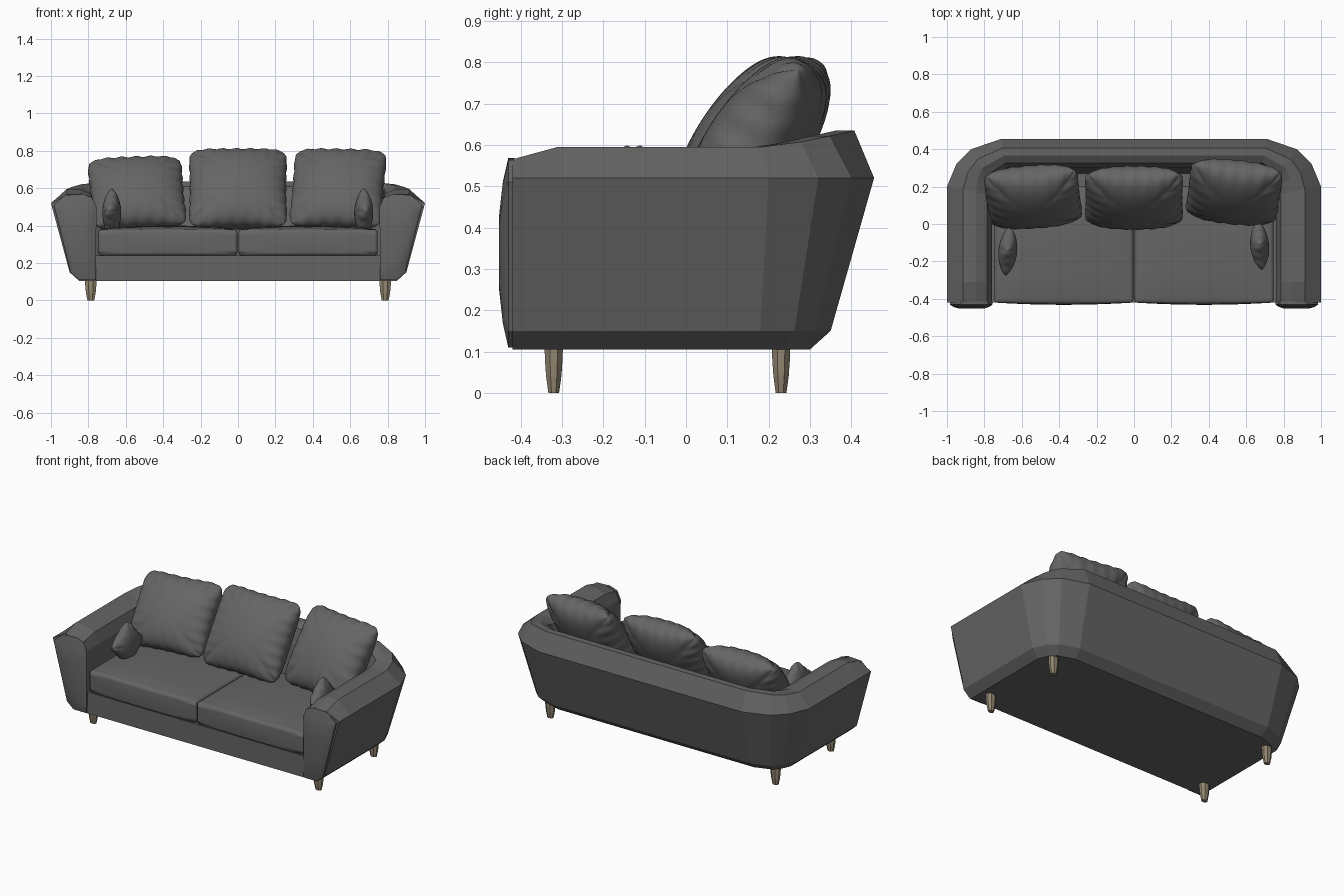
import bpy, bmesh, math
from mathutils import Vector, Matrix

old = bpy.data.objects.get("Cube")
if old:
    bpy.data.objects.remove(old)


def material(name, rgb):
    m = bpy.data.materials.new(name)
    m.use_nodes = True
    m.diffuse_color = (*rgb, 1)
    m.node_tree.nodes["Principled BSDF"].inputs["Base Color"].default_value = (*rgb, 1)
    return m


FABRIC = material("grey fabric", (0.13, 0.13, 0.13))
WOOD = material("light wood", (0.30, 0.25, 0.17))


def finish(bm, name, mat, smooth=None):
    bmesh.ops.recalc_face_normals(bm, faces=bm.faces)
    me = bpy.data.meshes.new(name)
    bm.to_mesh(me)
    bm.free()
    me.materials.append(mat)
    ob = bpy.data.objects.new(name, me)
    bpy.context.collection.objects.link(ob)
    if smooth:
        bpy.ops.object.select_all(action="DESELECT")
        ob.select_set(True)
        bpy.context.view_layer.objects.active = ob
        bpy.ops.object.shade_smooth_by_angle(angle=math.radians(smooth))
    return ob


def loft(bm, rings, caps=True):
    vs = [[bm.verts.new(p) for p in ring] for ring in rings]
    n = len(vs[0])
    for a, b in zip(vs, vs[1:]):
        for i in range(n):
            bm.faces.new((a[i], a[(i + 1) % n], b[(i + 1) % n], b[i]))
    if caps:
        bm.faces.new(vs[0])
        bm.faces.new(vs[-1])


def box(bm, lo, hi):
    lo, hi = Vector(lo), Vector(hi)
    mat = Matrix.Translation((lo + hi) / 2) @ Matrix.Diagonal((*(hi - lo), 1))
    return bmesh.ops.create_cube(bm, size=1, matrix=mat)


# Faceted shell: arm section blends to back section around a U-shaped plan
half = [(1, -.42), (1, -.31), (1, .2), (.95, .32), (.87, .4), (.71, .455)]
blend = [0, 0, 0, .3, .65, 1]
plan = [Vector(p) for p in half] + [Vector((-x, y)) for x, y in reversed(half)]
blend += blend[::-1]
arm = [(.24, .105), (.15, .105), (.1, .15), (0, .52), (.085, .595), (.155, .595), (.215, .57), (.24, .5)]
back = [(.2, .105), (.155, .105), (.105, .15), (0, .52), (.048, .635), (.09, .635), (.13, .61), (.155, .52)]


def inward(i):
    dirs = [(plan[k + 1] - plan[k]).normalized() for k in (i - 1, i) if 0 <= k < len(plan) - 1]
    normals = [Vector((-d.y, d.x)) for d in dirs]
    m = sum(normals, Vector((0, 0))).normalized()
    return m / m.dot(normals[0])


rings = []
for i, p in enumerate(plan):
    n, ring = inward(i), []
    for (da, za), (db, zb) in zip(arm, back):
        d, z = da + (db - da) * blend[i], za + (zb - za) * blend[i]
        if i in (0, len(plan) - 1) and z > .52:
            z = .52 + (z - .52) * .6
        q = p + n * d
        ring.append((q.x, q.y, z))
    rings.append(ring)
bm = bmesh.new()
loft(bm, rings)
finish(bm, "shell", FABRIC)

# Base with front rail
bm = bmesh.new()
box(bm, (-.78, -.42, .105), (.78, .27, .24))
finish(bm, "base_rail", FABRIC)

# Padded panels on the arm fronts
outline = [(.76, .11), (.85, .11), (.895, .15), (.985, .51), (.925, .563), (.83, .568), (.78, .55), (.757, .5)]
for side, s in (("left", 1), ("right", -1)):
    bm = bmesh.new()
    steps = [(1, 1, -.415), (1, 1, -.43), (.85, .75, -.443), (.6, .4, -.452)]
    loft(bm, [[(s * (.865 + (x - .865) * kx), y, .34 + (z - .34) * kz) for x, z in outline]
              for kx, kz, y in steps])
    finish(bm, side + "_arm_panel", FABRIC, 30)

# Seat cushions: soft boxes with crowned top and front
for side, s in (("left", 1), ("right", -1)):
    bm = bmesh.new()
    box(bm, (-.371, -.42, .24), (.371, .2, .378))
    bmesh.ops.subdivide_edges(bm, edges=bm.edges[:], cuts=9, use_grid_fill=True)
    for v in bm.verts:
        fx = 1 - (v.co.x / .371) ** 2
        fy = 1 - ((v.co.y + .11) / .31) ** 2
        fz = 1 - ((v.co.z - .309) / .069) ** 2
        if v.co.z > .377:
            v.co.z += .022 * (fx * fy) ** .5 if fx * fy > 0 else 0
        if v.co.y < -.419:
            v.co.y -= .012 * max(fx, 0) * (.5 + .5 * max(fz, 0))
        v.co.x += s * .375
    ob = finish(bm, side + "_seat_cushion", FABRIC, 60)
    bev = ob.modifiers.new("soft_edges", "BEVEL")
    bev.width, bev.segments, bev.limit_method = .014, 3, "ANGLE"
    bev.angle_limit = math.radians(50)


def pillow(name, loc, size, rot, folds, phase):
    """Stuffed square with rounded corners and puckered edges; face lies in local XZ."""
    w, h, t = size
    bm = bmesh.new()
    for sign in (1, -1):
        made = bmesh.ops.create_grid(bm, x_segments=44, y_segments=44, size=1)["verts"]
        for v in made:
            u, q = (math.sin(c * math.pi / 2) for c in v.co.xy)
            m = max(abs(u), abs(q))
            full = max(0, (1 - u * u) * (1 - q * q))
            norm = (abs(u) ** 7 + abs(q) ** 7) ** (1 / 7) or 1
            k = m / norm
            along, across = (q, u) if abs(u) > abs(q) else (u, q)
            edge = m ** 5 * (1 - abs(along) ** 4)
            ripple = math.sin(folds * along + phase + 2 * across + sign)
            thick = t / 2 * full ** .42 * (1 + .13 * edge * ripple)
            x = w / 2 * u * k * (1 - .05 * (1 - q * q) * abs(u))
            z = h / 2 * q * k * (1 - .05 * (1 - u * u) * abs(q))
            k2 = 1 + .012 * edge * math.sin(folds * along + phase)
            v.co = (x * k2, sign * thick, z * k2)
    bmesh.ops.remove_doubles(bm, verts=bm.verts, dist=.0004)
    rx, ry, rz = (math.radians(a) for a in rot)
    turn = Matrix.Rotation(rz, 4, "Z") @ Matrix.Rotation(ry, 4, "Y") @ Matrix.Rotation(rx, 4, "X")
    bm.transform(Matrix.Translation(loc) @ turn)
    finish(bm, name, FABRIC, 70)


# Back pillows lean backwards, arm pillows lean on the arms
pillow("right_back_pillow", (-.54, .145, .575), (.52, .46, .24), (-37, -2, 4), 21, .4)
pillow("middle_back_pillow", (0, .14, .597), (.54, .5, .24), (-33, 0, 0), 23, 1.7)
pillow("left_back_pillow", (.535, .17, .597), (.51, .5, .24), (-34, 1, -6), 20, 2.9)
pillow("right_arm_pillow", (-.675, -.145, .467), (.2, .21, .1), (0, -42, 85), 11, .8)
bpy.data.objects["right_arm_pillow"].data.transform(Matrix.Identity(4))
pillow("left_arm_pillow", (.672, -.115, .467), (.2, .21, .1), (0, 42, -85), 11, 2.1)

# Tapered legs
for side, s in (("left", 1), ("right", -1)):
    for end, y in (("front", -.32), ("back", .23)):
        bm = bmesh.new()
        loft(bm, [[(s * .787 + 1.4 * r * math.cos(a * math.pi / 4 + .39), y + r * math.sin(a * math.pi / 4 + .39), z)
                   for a in range(8)]
                  for z, r in ((0, .014), (.04, .02), (.08, .023), (.11, .024))])
        finish(bm, f"{end}_{side}_leg", WOOD)
